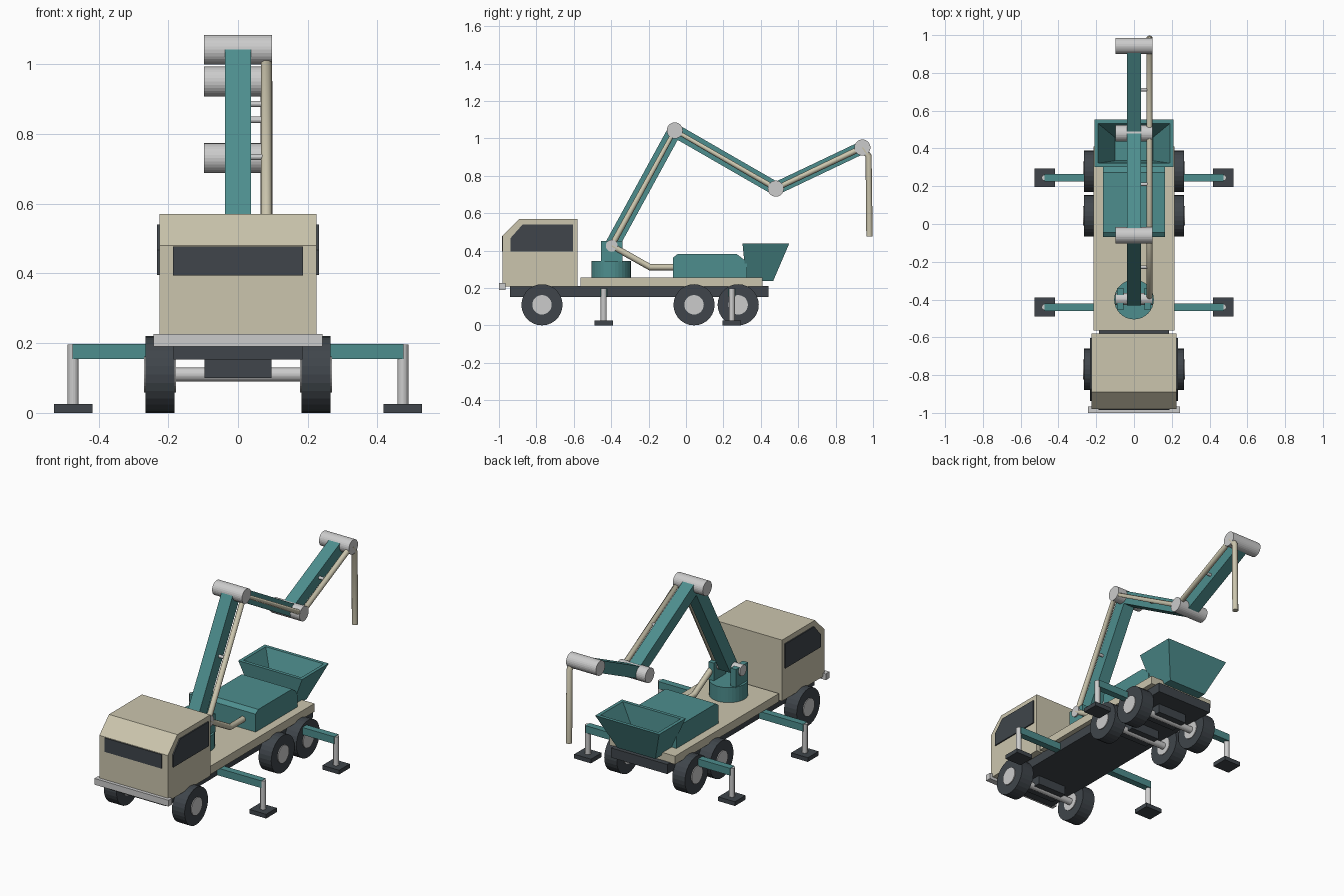
import bpy, bmesh, math
from mathutils import Vector, Matrix

if "Cube" in bpy.data.objects:
    bpy.data.objects.remove(bpy.data.objects["Cube"])


def material(name, rgb):
    m = bpy.data.materials.new(name)
    m.diffuse_color = (*rgb, 1)
    m.use_nodes = True
    m.node_tree.nodes["Principled BSDF"].inputs["Base Color"].default_value = m.diffuse_color
    return m


CREAM = material("cream_paint", (0.60, 0.56, 0.42))
TEAL = material("teal_paint", (0.075, 0.27, 0.27))
DARK = material("dark_rubber", (0.05, 0.06, 0.07))


def finish(name, bm, mat=None):
    bmesh.ops.recalc_face_normals(bm, faces=bm.faces)
    me = bpy.data.meshes.new(name)
    bm.to_mesh(me)
    bm.free()
    ob = bpy.data.objects.new(name, me)
    bpy.context.collection.objects.link(ob)
    if mat:
        me.materials.append(mat)
    return ob


def box(name, x, y, z, mat=None):
    """Box from (min, max) ranges."""
    bm = bmesh.new()
    size = [r[1] - r[0] for r in (x, y, z)]
    mid = [(r[0] + r[1]) / 2 for r in (x, y, z)]
    bmesh.ops.create_cube(bm, size=1, matrix=Matrix.Translation(mid) @ Matrix.Diagonal((*size, 1)))
    return finish(name, bm, mat)


def cylinder(name, a, b, r, mat=None, sides=28):
    """Cylinder between two points."""
    a, b = Vector(a), Vector(b)
    rot = (b - a).to_track_quat('Z', 'Y').to_matrix().to_4x4()
    bm = bmesh.new()
    bmesh.ops.create_cone(bm, cap_ends=True, segments=sides, radius1=r, radius2=r,
                          depth=(b - a).length, matrix=Matrix.Translation((a + b) / 2) @ rot)
    return finish(name, bm, mat)


def side_profile(name, pts, x0, x1, mat):
    """Extrude a (y, z) outline along x."""
    bm = bmesh.new()
    face = bm.faces.new([bm.verts.new((x0, y, z)) for y, z in pts])
    ext = bmesh.ops.extrude_face_region(bm, geom=[face])
    bmesh.ops.translate(bm, vec=(x1 - x0, 0, 0),
                        verts=[v for v in ext["geom"] if isinstance(v, bmesh.types.BMVert)])
    return finish(name, bm, mat)


def loft(name, rings, mat):
    """Join rectangular rings (half_x, y0, y1, z), capping both ends."""
    bm = bmesh.new()
    loops = [[bm.verts.new(p) for p in ((-h, y0, z), (h, y0, z), (h, y1, z), (-h, y1, z))]
             for h, y0, y1, z in rings]
    for a, b in zip(loops, loops[1:]):
        for i in range(4):
            j = (i + 1) % 4
            bm.faces.new((a[i], a[j], b[j], b[i]))
    bm.faces.new(loops[0])
    bm.faces.new(loops[-1])
    return finish(name, bm, mat)


# Chassis, deck and bumper
box("chassis", (-.185, .185), (-.94, .44), (.153, .21), DARK)
box("deck", (-.215, .215), (-.565, .41), (.207, .256), CREAM)
box("front_bumper", (-.243, .243), (-1.0, -.965), (.19, .227))

# Cab with windows
side_profile("cab", [(-.98, .207), (-.58, .207), (-.58, .57), (-.89, .57), (-.98, .48)],
             -.225, .225, CREAM)
box("windscreen", (-.187, .187), (-.985, -.97), (.394, .477), DARK)
for s in (-1, 1):
    side_profile("side_window", [(-.937, .395), (-.603, .395), (-.603, .54), (-.873, .54), (-.937, .468)],
                 s * .215, s * .232, DARK)

# Wheels, hubs and axles
for y in (-.77, .043, .279):
    cylinder("axle", (-.2, y, .11), (.2, y, .11), .02)
    box("axle_housing", (-.096, .096), (y - .055, y + .055), (.1, .155), DARK)
    for s in (-1, 1):
        cylinder("tyre", (s * .182, y, .11), (s * .265, y, .11), .11, DARK)
        cylinder("hub", (s * .178, y, .11), (s * .27, y, .11), .052)

# Outriggers
for y in (-.44, .245):
    box("outrigger_beam", (-.475, .475), (y - .02, y + .02), (.155, .198), TEAL)
    for s in (-1, 1):
        x = s * .473
        cylinder("outrigger_leg", (x, y, .02), (x, y, .196), .016, sides=20)
        box("outrigger_foot", (x - .055, x + .055), (y - .05, y + .05), (0, .025), DARK)

# Slewing turret with cheek plates
cylinder("turret", (0, -.4, .25), (0, -.4, .345), .105, TEAL, 32)
for s in (-1, 1):
    box("turret_cheek", (s * .055 - .0, s * .09) if s > 0 else (-.09, -.055),
        (-.455, -.34), (.34, .45), TEAL)

# Folding boom: three box sections with pivot drums
joints = [(-.397, .426), (-.06, 1.042), (.48, .731), (.943, .951)]
for i, (y, z) in enumerate(joints):
    cylinder("boom_pivot", (-.098, y, z), (.098, y, z), .043 if i else .032)
for (a, b), h in zip(zip(joints, joints[1:]), (.038, .036, .034)):
    a, b = Vector(a), Vector(b)
    d = (b - a).normalized()
    n = Vector((-d.y, d.x)) * h
    side_profile("boom_section", [a - n, b - n, b + n, a + n], -.037, .037, TEAL)
    m = (a + b) / 2
    cylinder("pipe_clamp", (.03, *m), (.08, *m), .009, sides=12)


# Delivery pipe and end hose
def pipe(name, pts, r):
    cu = bpy.data.curves.new(name, 'CURVE')
    cu.dimensions = '3D'
    cu.bevel_depth = r
    cu.bevel_resolution = 4
    cu.use_fill_caps = True
    sp = cu.splines.new('POLY')
    sp.points.add(len(pts) - 1)
    for p, (y, z) in zip(sp.points, pts):
        p.co = (.082, y, z, 1)
    cu.materials.append(CREAM)
    bpy.context.collection.objects.link(bpy.data.objects.new(name, cu))


pipe("supply_pipe", [(-.05, .311), (-.193, .311), joints[0]], .017)
pipe("boom_pipe", joints, .016)
pipe("end_hose", [joints[-1], (.976, .905), (.981, .475)], .017)

# Pump housing
side_profile("pump_housing", [(-.07, .25), (-.07, .362), (-.045, .381), (.272, .381),
                              (.325, .34), (.325, .25)], -.165, .165, TEAL)

# Open hopper: outer shell, rim, then inner walls down to the floor
loft("hopper", [(.125, .322, .466, .237), (.21, .302, .552, .438),
                (.19, .322, .532, .438), (.1, .335, .458, .262)], TEAL)
